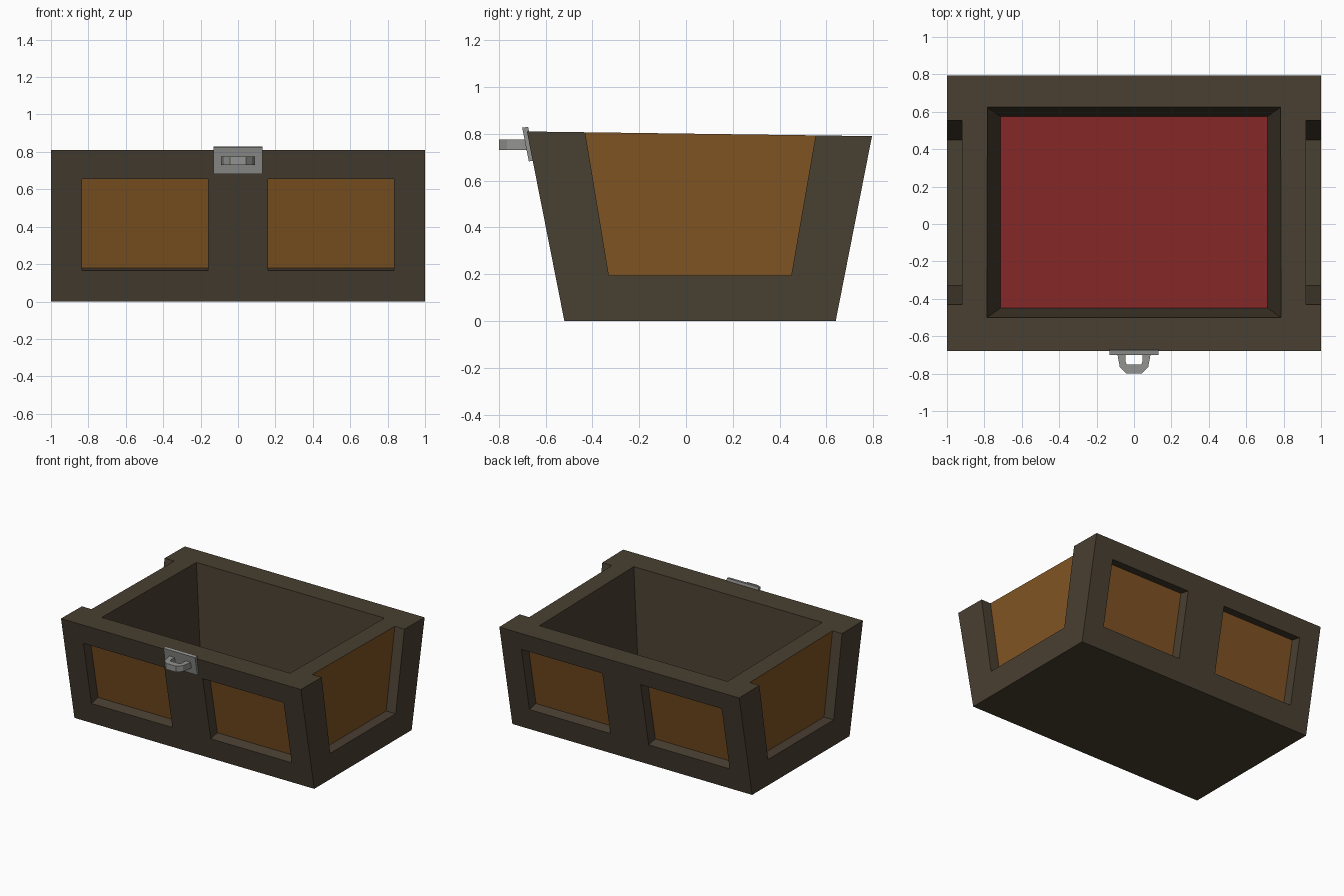
import bpy, bmesh
from mathutils import Vector

if "Cube" in bpy.data.objects:
    bpy.data.objects.remove(bpy.data.objects["Cube"])


def material(name, rgb):
    m = bpy.data.materials.new(name)
    m.diffuse_color = (*rgb, 1)
    m.use_nodes = True
    m.node_tree.nodes["Principled BSDF"].inputs["Base Color"].default_value = m.diffuse_color
    return m


FRAME = material("dark brown wood", (0.066, 0.050, 0.031))
PANEL = material("orange brown wood", (0.215, 0.088, 0.017))
LINING = material("red lining", (0.240, 0.020, 0.020))
METAL = material("grey metal", (0.29, 0.29, 0.28))


def loft(name, a, b, mats):
    """Closed solid between two matching loops of points."""
    bm = bmesh.new()
    va = [bm.verts.new(p) for p in a]
    vb = [bm.verts.new(p) for p in b]
    bm.faces.new(va)
    bm.faces.new(vb)
    n = len(va)
    for i in range(n):
        j = (i + 1) % n
        bm.faces.new((va[i], va[j], vb[j], vb[i]))
    bmesh.ops.recalc_face_normals(bm, faces=bm.faces[:])
    me = bpy.data.meshes.new(name)
    bm.to_mesh(me)
    bm.free()
    for m in mats:
        me.materials.append(m)
    ob = bpy.data.objects.new(name, me)
    bpy.context.collection.objects.link(ob)
    return ob


def extrude_x(name, profile, x0, x1, mats):
    return loft(name, [(x0, y, z) for y, z in profile],
                [(x1, y, z) for y, z in profile], mats)


# chest body: flared side profile, slightly tilted rim
body = extrude_x("chest_body", [(-0.52, 0), (0.64, 0), (0.795, 0.79), (-0.68, 0.81)],
                 -1, 1, [FRAME, PANEL, LINING])
cutters = []

# inner cavity, narrowing to the floor
FLOOR_Z = 0.10


def cavity_loop(t):
    x, y0, y1 = 0.715 + 0.07 * t, -0.45 - 0.05 * t, 0.575 + 0.05 * t
    z = FLOOR_Z + 0.70 * t
    return [(-x, y0, z), (x, y0, z), (x, y1, z), (-x, y1, z)]


cutters.append(loft("cavity_cutter", cavity_loop(0), cavity_loop(1.2), [FRAME]))

# two recesses on the front and two on the back, cut square to the leaning face
for base, top in ((Vector((-0.52, 0)), Vector((-0.68, 0.81))),
                  (Vector((0.64, 0)), Vector((0.795, 0.79)))):
    along = top - base
    inward = Vector((along.y, -along.x)).normalized()
    if base.x > 0:
        inward = -inward
    low, high = base + along * (0.165 / top.y), base + along * (0.655 / top.y)
    prof = [low - inward * 0.1, high - inward * 0.1,
            high + inward * 0.08, low + inward * 0.08]
    for s in (-1, 1):
        cutters.append(extrude_x("recess_cutter", prof, s * 0.16, s * 0.835, [FRAME]))

# side recesses, open at the top
side = [(-0.33, 0.195), (0.45, 0.195), (0.59, 1.0), (-0.463, 1.0)]
for s in (-1, 1):
    cutters.append(extrude_x("side_cutter", side, s * 0.92, s * 1.1, [FRAME]))

for c in cutters:
    mod = body.modifiers.new("cut", 'BOOLEAN')
    mod.operation = 'DIFFERENCE'
    mod.solver = 'EXACT'
    mod.object = c
dg = bpy.context.evaluated_depsgraph_get()
cut_mesh = bpy.data.meshes.new_from_object(body.evaluated_get(dg))
body.modifiers.clear()
body.data = cut_mesh
for c in cutters:
    bpy.data.objects.remove(c)
cut_mesh.materials.clear()
for m in (FRAME, PANEL, LINING):
    cut_mesh.materials.append(m)

# colour the recess panels and the floor by position and direction
for f in cut_mesh.polygons:
    c, n = f.center, f.normal
    f.material_index = 0
    if n.z > 0.99 and c.z < 0.15:
        f.material_index = 2
    elif abs(n.y) > 0.9 and 0.4 < abs(c.x) < 0.6:
        f.material_index = 1
    elif abs(n.x) > 0.99 and 0.9 < abs(c.x) < 0.95:
        f.material_index = 1

# latch plate leaning with the front face
extrude_x("latch_plate", [(-0.672, 0.682), (-0.700, 0.826), (-0.675, 0.830), (-0.647, 0.686)],
          -0.132, 0.132, [METAL])

# latch loop: faceted U seen from above
half = [(0.088, -0.68), (0.088, -0.70), (0.076, -0.765), (0.042, -0.80)]
inner = [(0.038, -0.752), (0.046, -0.735), (0.046, -0.68)]
outline = half + [(-x, y) for x, y in reversed(half)] \
    + [(-x, y) for x, y in reversed(inner)] + inner
loft("latch_loop", [(x, y, 0.73) for x, y in outline],
     [(x, y, 0.775) for x, y in outline], [METAL])
